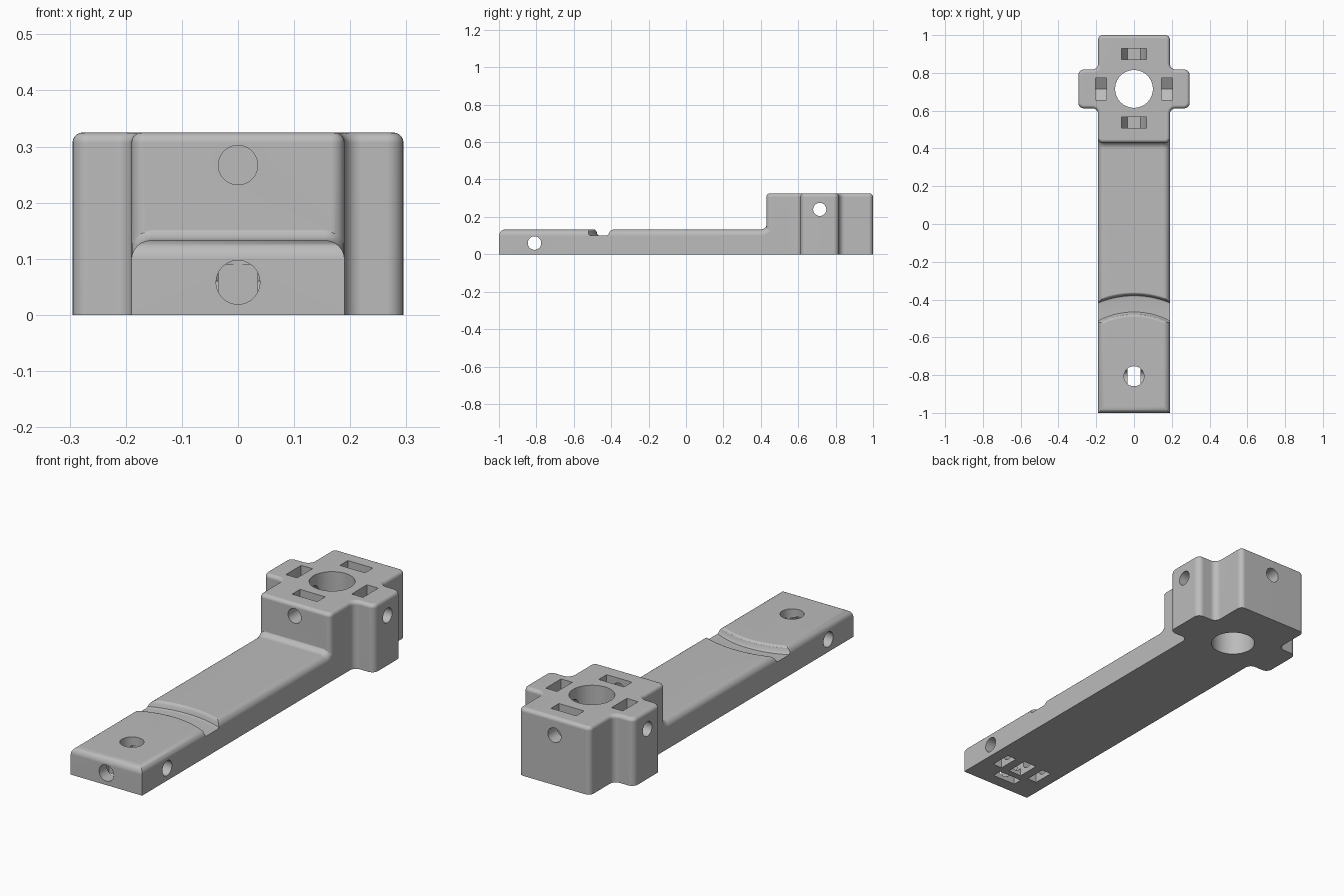
import bpy, bmesh, math
from mathutils import Vector

if "Cube" in bpy.data.objects:
    bpy.data.objects.remove(bpy.data.objects["Cube"], do_unlink=True)

grey = bpy.data.materials.new("plain_grey")
grey.use_nodes = True
grey.diffuse_color = (0.5, 0.5, 0.5, 1)
grey.node_tree.nodes["Principled BSDF"].inputs["Base Color"].default_value = (0.5, 0.5, 0.5, 1)

AXES = {"X": lambda a, b, c: (c, a, b), "Y": lambda a, b, c: (a, c, b), "Z": lambda a, b, c: (a, b, c)}
HEAD_Y, ARM_W, HEAD_TOP, ARM_TOP = 0.715, 0.19, 0.325, 0.133


def prism(name, outline, axis, lo, hi, bevel=0, pick=None, segments=6):
    """Extrude an outline along an axis, then round the edges chosen by pick."""
    place = AXES[axis]
    bm = bmesh.new()
    ends = [[bm.verts.new(place(a, b, c)) for a, b in outline] for c in (lo, hi)]
    for ring in ends:
        bm.faces.new(ring)
    n = len(outline)
    for i in range(n):
        j = (i + 1) % n
        bm.faces.new((ends[0][i], ends[0][j], ends[1][j], ends[1][i]))
    bmesh.ops.recalc_face_normals(bm, faces=bm.faces)
    if pick:
        edges = [e for e in bm.edges if pick(*(v.co for v in e.verts))]
        bmesh.ops.bevel(bm, geom=edges, offset=bevel, offset_type="OFFSET",
                        segments=segments, profile=0.5, affect="EDGES")
    return finish(name, bm)


def finish(name, bm):
    mesh = bpy.data.meshes.new(name)
    bm.to_mesh(mesh)
    bm.free()
    mesh.materials.append(grey)
    ob = bpy.data.objects.new(name, mesh)
    bpy.context.collection.objects.link(ob)
    return ob


def circle(a, b, r, n=48):
    return [(a + r * math.cos(2 * math.pi * i / n), b + r * math.sin(2 * math.pi * i / n)) for i in range(n)]


def rect(a, b, half_a, half_b):
    return [(a - half_a, b - half_b), (a + half_a, b - half_b), (a + half_a, b + half_b), (a - half_a, b + half_b)]


def rounded(corners, steps=6):
    """Round the right-angled corners, each given as (x, y, radius)."""
    out = []
    for i, (x, y, r) in enumerate(corners):
        p = Vector((x, y))
        u = (Vector(corners[i - 1][:2]) - p).normalized()
        v = (Vector(corners[(i + 1) % len(corners)][:2]) - p).normalized()
        c = p + r * (u + v)
        for s in range(steps + 1):
            t = math.pi / 2 * s / steps
            out.append(tuple(c - r * (v * math.cos(t) + u * math.sin(t))))
    return out


def nut_slot(a, z, r, opening, pointed):
    """Slot with a half-hexagon end, open toward the given height."""
    d = 1 if opening > z else -1
    h = r * math.sqrt(3) / 2
    if pointed:
        return [(a - h, opening), (a - h, z - d * r / 2), (a, z - d * r), (a + h, z - d * r / 2), (a + h, opening)]
    return [(a - r, opening), (a - r, z), (a - r / 2, z - d * h), (a + r / 2, z - d * h), (a + r, z), (a + r, opening)]


def combine(target, other, operation):
    mod = target.modifiers.new(operation, "BOOLEAN")
    mod.operation, mod.solver, mod.object = operation, "EXACT", other
    bpy.context.view_layer.objects.active = target
    bpy.ops.object.modifier_apply(modifier=mod.name)
    bpy.data.objects.remove(other, do_unlink=True)


# Arm with rounded top edges, sweeping up into the head
FILLET = 0.035
side = [(-1, 0), (-1, ARM_TOP)]
for k in range(9):
    t = math.pi / 2 * (k / 8 - 1)
    side.append((0.434 + FILLET * (math.cos(t) - 1), ARM_TOP + FILLET * (1 + math.sin(t))))
side += [(0.434, 0.25), (0.55, 0.25), (0.55, 0)]


def arm_edge(p, q):
    on_cap = abs(p.x - q.x) < 1e-5
    front = p.y < -0.99 and q.y < -0.99
    top = min(p.z, q.z) > 0.1 and max(p.y, q.y) < 0.44
    return top and (on_cap or front)


bracket = prism("bracket", side, "X", -ARM_W, ARM_W, 0.035, arm_edge)

# Cross-shaped head with two side lobes
quarter = [(ARM_W, 0.285, 0.024), (ARM_W, 0.103, 0.03), (0.295, 0.103, 0.03)]
plan = [(x, HEAD_Y + y, r) for x, y, r in quarter]
plan += [(x, HEAD_Y - y, r) for x, y, r in reversed(quarter)]
plan += [(-x, y, r) for x, y, r in reversed(plan)]
head = prism("head", rounded(plan), "Z", 0, HEAD_TOP, 0.018,
             lambda p, q: min(p.z, q.z) > HEAD_TOP - 1e-4, 5)
combine(bracket, head, "UNION")

# Head: bore, screw holes and nut slots
FRONT_Z, SIDE_Z, HOLE_Y = 0.267, 0.24, -0.81
cuts = [
    prism("bore", circle(0, HEAD_Y, 0.1, 64), "Z", -0.1, 0.5),
    prism("lobe_hole", circle(HEAD_Y, SIDE_Z, 0.035), "X", -0.4, 0.4),
    prism("head_front_hole", circle(0, FRONT_Z, 0.035), "Y", 0.35, 0.54),
    prism("head_back_hole", circle(0, SIDE_Z, 0.035), "Y", 0.9, 1.1),
    prism("front_slot", nut_slot(0, FRONT_Z, 0.067, 0.4, False), "Y", 0.507, 0.567),
    prism("back_slot", nut_slot(0, SIDE_Z, 0.067, 0.4, False), "Y", 0.87, 0.93),
]
# Arm tip: screw holes and slots opening underneath
cuts += [
    prism("tip_top_hole", circle(0, HOLE_Y + 0.004, 0.053), "Z", 0.06, 0.3),
    prism("tip_side_hole", circle(HOLE_Y, 0.06, 0.036), "X", -0.3, 0.3),
    prism("tip_front_hole", circle(0, 0.058, 0.039), "Y", -1.1, HOLE_Y),
    prism("tip_centre_slot", rect(0, HOLE_Y + 0.004, 0.035, 0.055), "Z", -0.1, 0.09),
    prism("tip_front_slot", nut_slot(0, 0.058, 0.062, -0.1, False), "Y", -0.94, -0.893),
]
for s in (-1, 1):
    cuts.append(prism("lobe_slot", nut_slot(HEAD_Y, SIDE_Z, 0.067, 0.4, True), "X", s * 0.175 - 0.03, s * 0.175 + 0.03))
    cuts.append(prism("tip_side_slot", nut_slot(HOLE_Y, 0.06, 0.06, -0.1, True), "X", s * 0.105 - 0.025, s * 0.105 + 0.025))

# Curved groove across the arm, a ring section swept through an arc
section = [(0.382, 0.2), (0.382, 0.1335), (0.39, 0.131), (0.397, 0.125), (0.402, 0.108), (0.41, 0.1),
           (0.488, 0.1), (0.497, 0.105), (0.502, 0.122), (0.508, 0.13), (0.516, 0.1335), (0.516, 0.2)]
bm = bmesh.new()
rings = []
for k in range(41):
    t = math.radians(50 + 2 * k)
    rings.append([bm.verts.new((r * math.cos(t), r * math.sin(t) - 0.876, z)) for r, z in section])
for a, b in zip(rings, rings[1:]):
    for i in range(len(section)):
        bm.faces.new((a[i - 1], a[i], b[i], b[i - 1]))
bm.faces.new(rings[0])
bm.faces.new(rings[-1])
bmesh.ops.recalc_face_normals(bm, faces=bm.faces)
cuts.append(finish("groove", bm))

for cut in cuts:
    combine(bracket, cut, "DIFFERENCE")

# Smooth rounds, crisp hole rims
bpy.ops.object.select_all(action="DESELECT")
bracket.select_set(True)
bpy.context.view_layer.objects.active = bracket
bpy.ops.object.shade_smooth_by_angle(angle=math.radians(32))
weighted = bracket.modifiers.new("even_shading", "WEIGHTED_NORMAL")
weighted.keep_sharp = True
